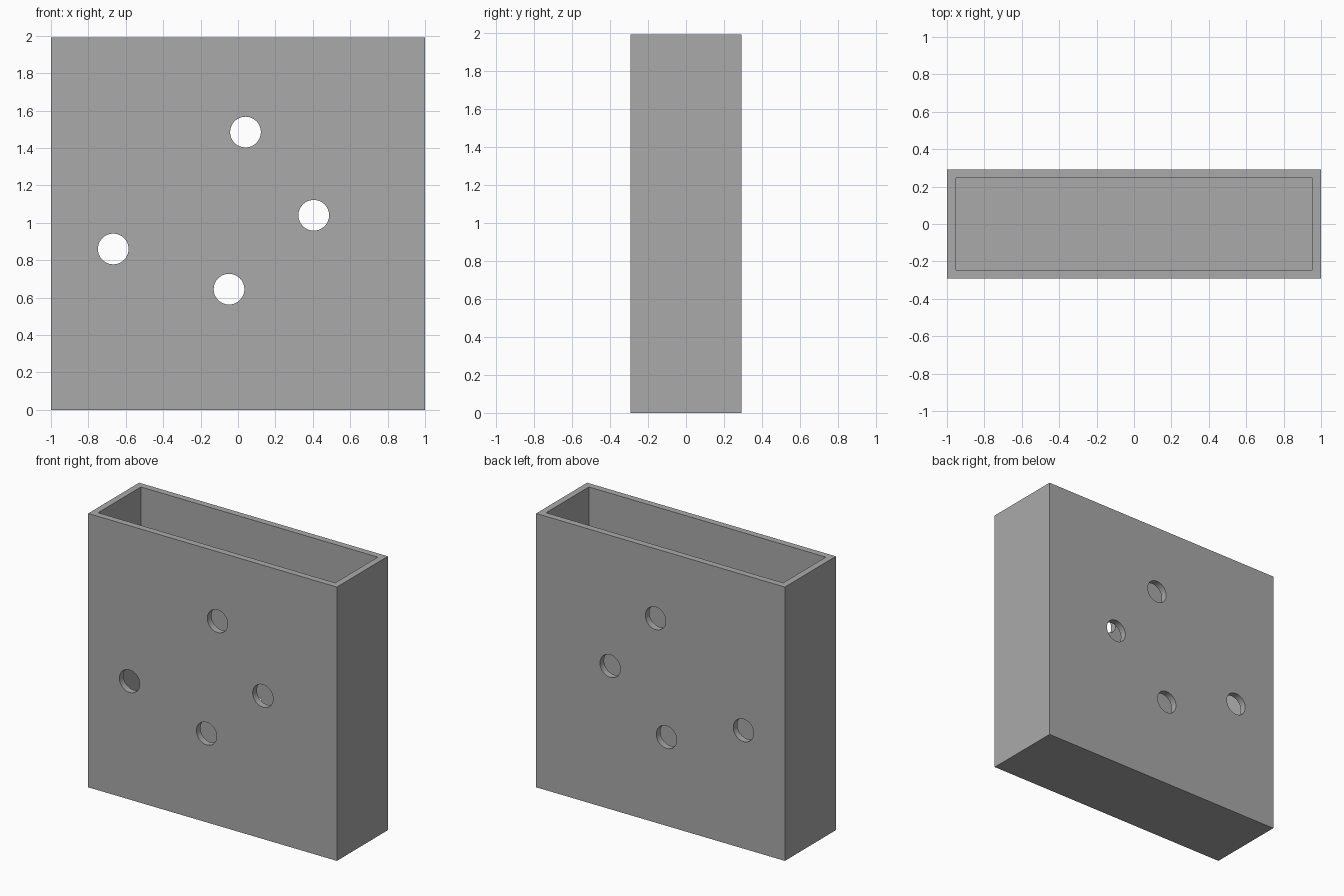
import bpy
import bmesh
from math import pi

cube = bpy.data.objects.get("Cube")
if cube:
    bpy.data.objects.remove(cube, do_unlink=True)

WIDTH, DEPTH, HEIGHT, WALL = 2.0, 0.585, 1.99, 0.067
HOLE_RADIUS = 0.082
HOLES = [(0.04, 1.485), (0.405, 1.04), (-0.667, 0.86), (-0.048, 0.645)]

grey = bpy.data.materials.new("mid grey")
grey.use_nodes = True
colour = (0.4, 0.4, 0.4, 1)
grey.diffuse_color = colour
grey.node_tree.nodes["Principled BSDF"].inputs["Base Color"].default_value = colour


def cut(target, cutter):
    """Subtract a hidden cutter from the target."""
    cutter.hide_render = True
    cutter.hide_set(True)
    mod = target.modifiers.new(cutter.name, "BOOLEAN")
    mod.operation = "DIFFERENCE"
    mod.solver = "EXACT"
    mod.object = cutter


# Open-topped box: inset the top and push it down to form the cavity
bpy.ops.mesh.primitive_cube_add(size=1, location=(0, 0, HEIGHT / 2))
box = bpy.context.object
box.name = "open_box"
box.scale = (WIDTH, DEPTH, HEIGHT)
bpy.ops.object.transform_apply(location=True, scale=True)
box.data.materials.append(grey)
bm = bmesh.new()
bm.from_mesh(box.data)
top = max(bm.faces, key=lambda f: f.calc_center_median().z)
bmesh.ops.inset_region(bm, faces=[top], thickness=WALL)
floor = bmesh.ops.extrude_discrete_faces(bm, faces=[top])["faces"][0]
bmesh.ops.translate(bm, verts=floor.verts, vec=(0, 0, WALL - HEIGHT))
bmesh.ops.recalc_face_normals(bm, faces=bm.faces)
bm.to_mesh(box.data)
bm.free()

# Round holes through the front and back walls
for i, (x, z) in enumerate(HOLES):
    bpy.ops.mesh.primitive_cylinder_add(
        vertices=64, radius=HOLE_RADIUS, depth=1, location=(x, 0, z), rotation=(pi / 2, 0, 0))
    hole = bpy.context.object
    hole.name = f"hole_cutter_{i + 1}"
    hole.data.materials.append(grey)
    cut(box, hole)

# Apply the cuts, then smooth only the hole walls
bpy.ops.object.select_all(action="DESELECT")
box.select_set(True)
bpy.context.view_layer.objects.active = box
for mod in list(box.modifiers):
    bpy.ops.object.modifier_apply(modifier=mod.name)
for cutter in [o for o in bpy.data.objects if o.name.startswith("hole_cutter")]:
    bpy.data.objects.remove(cutter, do_unlink=True)
bpy.ops.object.shade_smooth_by_angle(angle=pi / 6)
